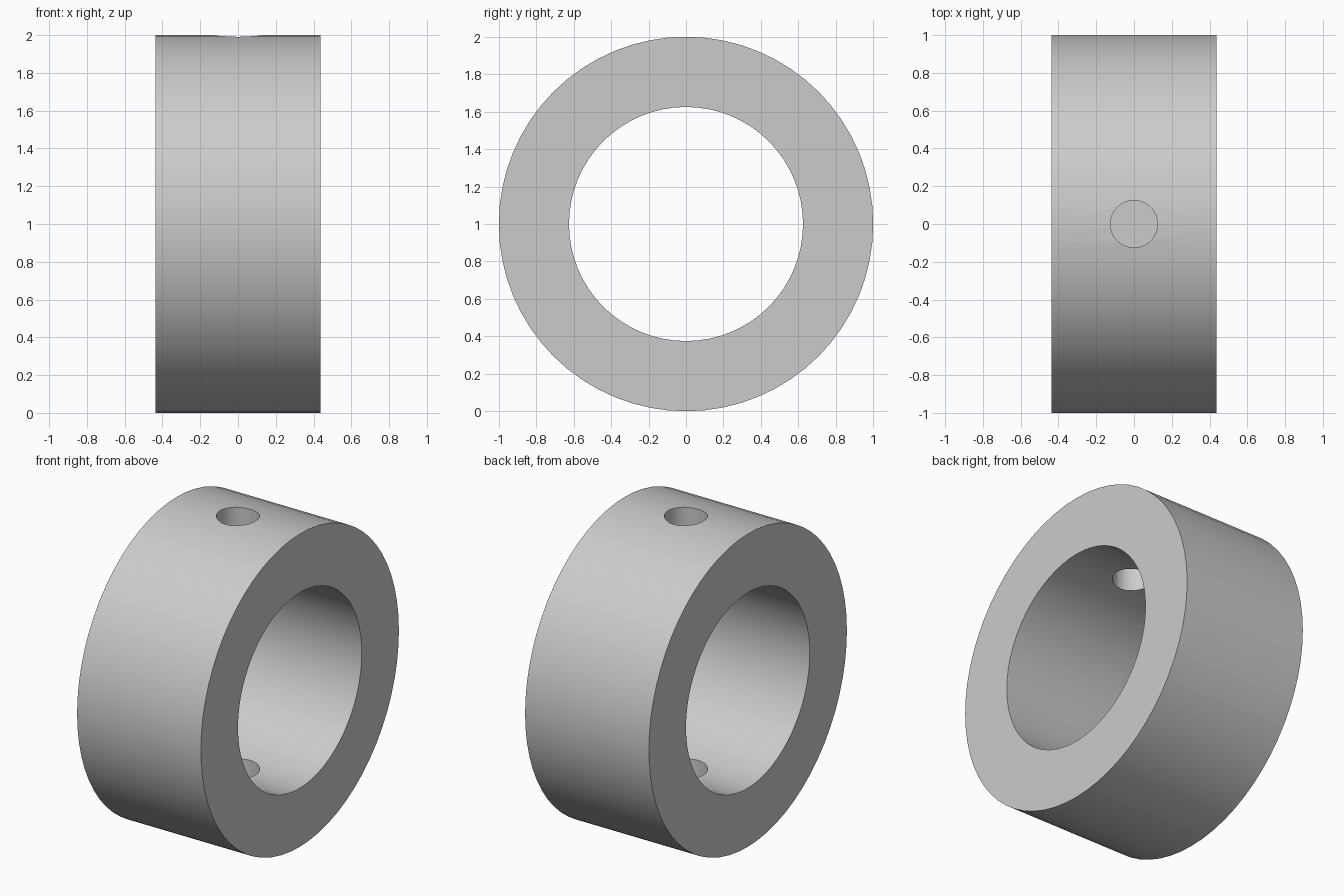
import bpy
from math import pi

if "Cube" in bpy.data.objects:
    bpy.data.objects.remove(bpy.data.objects["Cube"])

OUTER_R, BORE_R, WIDTH = 1.0, 0.625, 0.875
HOLE_R, HOLE_FLOOR = 0.125, 0.12


def cylinder(name, radius, depth, location, sides, along_x=False):
    bpy.ops.mesh.primitive_cylinder_add(
        vertices=sides, radius=radius, depth=depth, location=location,
        rotation=(0, pi / 2 if along_x else 0, 0))
    obj = bpy.context.object
    obj.name = name
    return obj


def cut(target, cutter):
    mod = target.modifiers.new("cut", "BOOLEAN")
    mod.operation = "DIFFERENCE"
    mod.solver = "EXACT"
    mod.object = cutter
    bpy.context.view_layer.objects.active = target
    bpy.ops.object.modifier_apply(modifier=mod.name)
    bpy.data.objects.remove(cutter, do_unlink=True)


# Ring body lying along x
collar = cylinder("collar_ring", OUTER_R, WIDTH, (0, 0, OUTER_R), 64, True)

# Large shaft bore
cut(collar, cylinder("bore_cutter", BORE_R, WIDTH * 2, (0, 0, OUTER_R), 64, True))

# Pin hole: through the top wall, ending blind in the bottom wall
top = 2.2
cut(collar, cylinder("pin_hole_cutter", HOLE_R, top - HOLE_FLOOR,
                     (0, 0, (top + HOLE_FLOOR) / 2), 32))

# Smooth curved walls, sharp rims
bpy.ops.object.select_all(action="DESELECT")
collar.select_set(True)
bpy.context.view_layer.objects.active = collar
bpy.ops.object.shade_smooth_by_angle(angle=pi / 6)
